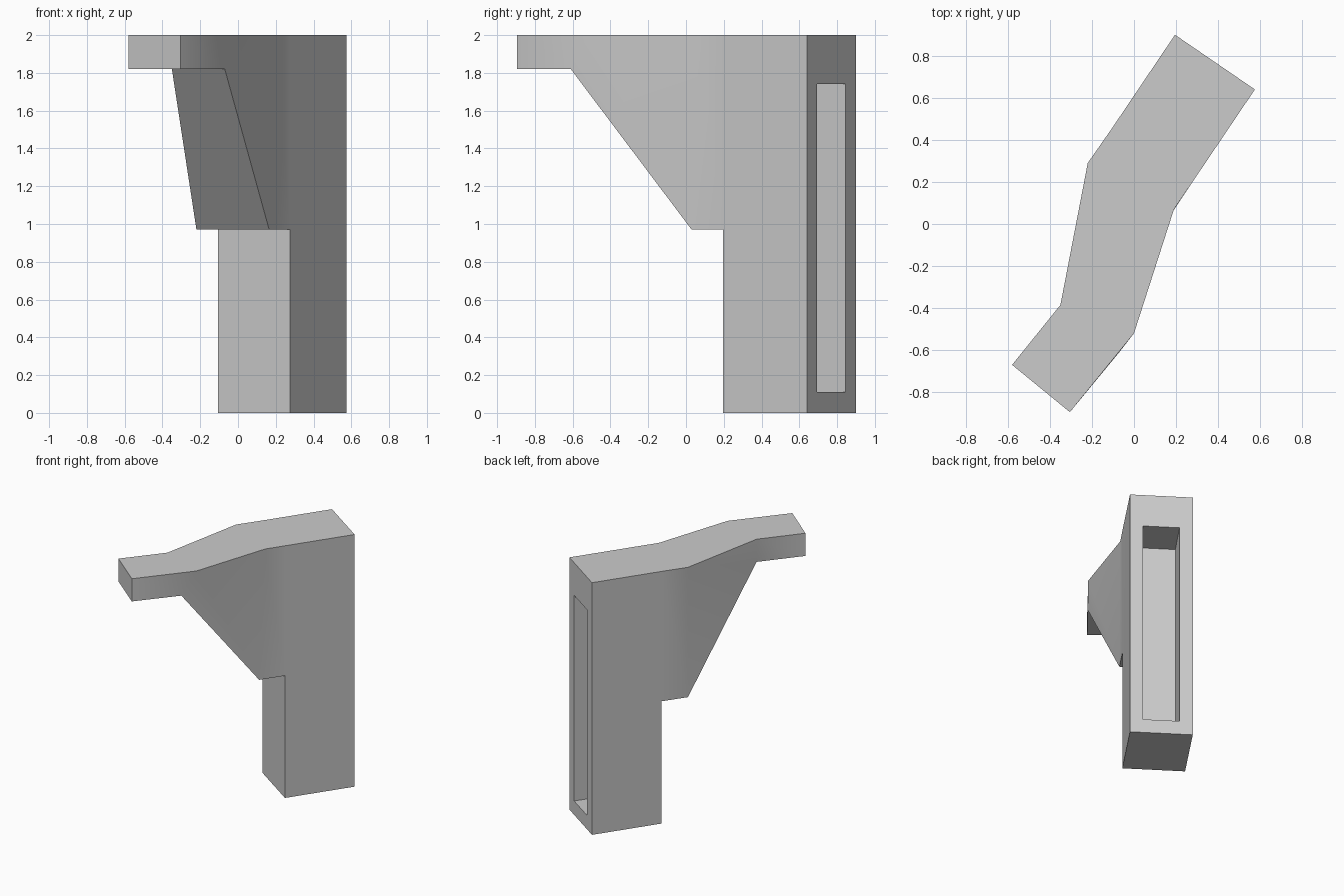
import bpy
import bmesh
import math
from mathutils import Vector

default = bpy.data.objects.get("Cube")
if default:
    bpy.data.objects.remove(default, do_unlink=True)

grey = bpy.data.materials.new("plain_grey")
grey.use_nodes = True
grey.diffuse_color = (0.6, 0.6, 0.6, 1)
grey.node_tree.nodes["Principled BSDF"].inputs["Base Color"].default_value = (0.6, 0.6, 0.6, 1)

TOP, ARM, STEP = 2.0, 1.82, 0.97
bm = bmesh.new()


def ring(*points):
    return [bm.verts.new(p) for p in points]


def bridge(a, b):
    """Join two four-cornered rings with quads."""
    for i in range(4):
        j = (i + 1) % 4
        bm.faces.new((a[i], a[j], b[j], b[i]))


def section(left, right, z, low_right=None):
    """Ring ordered top left, top right, low right, low left."""
    return ring((*left, TOP), (*right, TOP), (*(low_right or right), z), (*left, z))


# Bent arm: tip, knee, shoulder and the front of the column
tip = section((-0.58, -0.67), (-0.305, -0.895), ARM)
knee = section((-0.35, -0.385), (0, -0.52), ARM, (-0.07, -0.61))
shoulder = section((-0.22, 0.29), (0.19, 0.07), STEP, (0.165, 0.03))
front = section((-0.105, 0.455), (0.275, 0.195), STEP)
bm.faces.new(tip)
for a, b in ((tip, knee), (knee, shoulder), (shoulder, front)):
    bridge(a, b)

# Column below and behind the arm
foot = ring((0.275, 0.195, 0), (-0.105, 0.455, 0))
back_left, back_right = Vector((0.195, 0.9, 0)), Vector((0.575, 0.64, 0))
back = section(back_left.xy, back_right.xy, 0)
bm.faces.new((front[3], front[2], foot[0], foot[1]))
bm.faces.new((front[0], front[1], back[1], back[0]))
bm.faces.new((front[1], front[2], foot[0], back[2], back[1]))
bm.faces.new((front[0], front[3], foot[1], back[3], back[0]))
bm.faces.new((foot[0], foot[1], back[3], back[2]))

# Pocket sunk into the back of the column
across = back_right - back_left
inward = Vector((across.y, -across.x, 0)).normalized() * 0.32


def pocket_ring(offset):
    corners = ((0.21, 1.74), (0.79, 1.74), (0.79, 0.11), (0.21, 0.11))
    return ring(*(back_left + across * u + Vector((0, 0, z)) + offset for u, z in corners))


mouth = pocket_ring(Vector())
floor = pocket_ring(inward)
bridge(back, mouth)
bridge(mouth, floor)
bm.faces.new(floor)

bmesh.ops.recalc_face_normals(bm, faces=bm.faces)
mesh = bpy.data.meshes.new("bent_bracket")
bm.to_mesh(mesh)
bm.free()
mesh.materials.append(grey)
bracket = bpy.data.objects.new("bent_bracket", mesh)
bpy.context.collection.objects.link(bracket)

# Soft bends, crisp outer edges
bpy.ops.object.select_all(action="DESELECT")
bracket.select_set(True)
bpy.context.view_layer.objects.active = bracket
bpy.ops.object.shade_smooth_by_angle(angle=math.radians(30))
